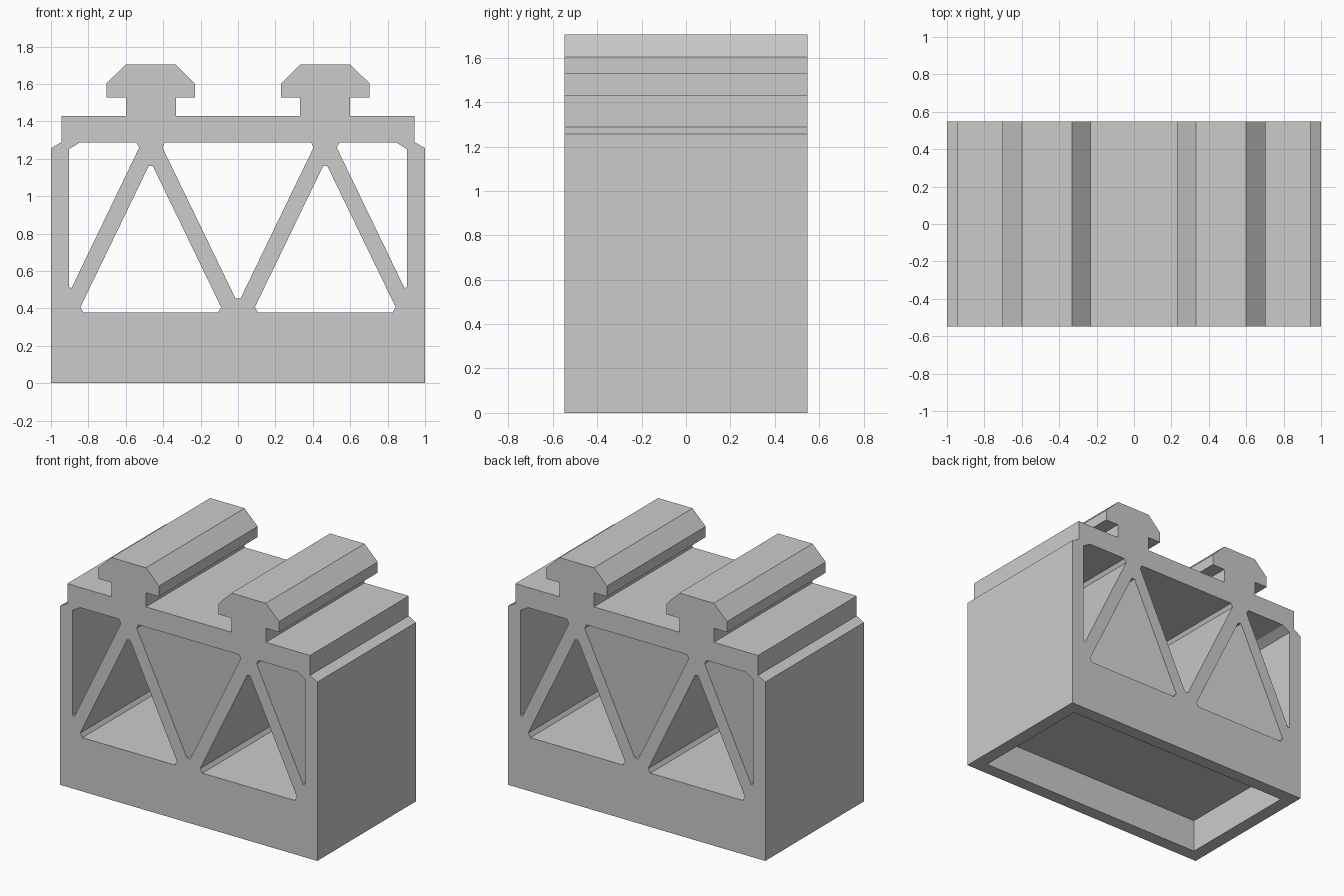
import bpy, bmesh

cube = bpy.data.objects.get("Cube")
if cube:
    bpy.data.objects.remove(cube, do_unlink=True)

HALF_DEPTH = 0.548

grey = bpy.data.materials.new("plain grey")
grey.use_nodes = True
COLOUR = (0.6, 0.6, 0.6, 1)
grey.diffuse_color = COLOUR
grey.node_tree.nodes["Principled BSDF"].inputs["Base Color"].default_value = COLOUR


def mirrored(half):
    """Complete a half outline (x, z) by reflecting it across x = 0."""
    return half + [(-x, z) for x, z in reversed(half)]


def flipped(points):
    return [(-x, z) for x, z in points]


def prism(name, points, half_depth):
    """Extrude an x-z outline along y."""
    bm = bmesh.new()
    face = bm.faces.new([bm.verts.new((x, -half_depth, z)) for x, z in points])
    new = bmesh.ops.extrude_face_region(bm, geom=[face])["geom"]
    verts = [v for v in new if isinstance(v, bmesh.types.BMVert)]
    bmesh.ops.translate(bm, verts=verts, vec=(0, 2 * half_depth, 0))
    bmesh.ops.recalc_face_normals(bm, faces=bm.faces[:])
    mesh = bpy.data.meshes.new(name)
    bm.to_mesh(mesh)
    bm.free()
    mesh.materials.append(grey)
    obj = bpy.data.objects.new(name, mesh)
    bpy.context.collection.objects.link(obj)
    return obj


def cut(target, points, half_depth):
    """Cut a prism-shaped opening out of the target."""
    cutter = prism("opening_cutter", points, half_depth)
    cutter.hide_render = True
    mod = target.modifiers.new("opening", "BOOLEAN")
    mod.operation = "DIFFERENCE"
    mod.solver = "EXACT"
    mod.object = cutter
    bpy.context.view_layer.objects.active = target
    bpy.ops.object.modifier_apply(modifier=mod.name)
    bpy.data.objects.remove(cutter, do_unlink=True)


# Block with stepped shoulders and two mushroom-shaped rails on top
right_half = [(1, 0), (1, 1.257), (0.944, 1.289), (0.944, 1.429),
              (0.6, 1.429), (0.6, 1.528), (0.703, 1.528), (0.703, 1.603), (0.6, 1.704),
              (0.332, 1.704), (0.231, 1.603), (0.231, 1.528), (0.332, 1.528), (0.332, 1.429)]
body = prism("truss_block_with_rails", mirrored(right_half), HALF_DEPTH)

# Openings between the diagonal struts
side_window = [(0.904, 0.515), (0.904, 1.251), (0.845, 1.287), (0.543, 1.287),
               (0.528, 1.26), (0.89, 0.508)]
triangle_window = [(0.107, 0.378), (0.09, 0.406), (0.455, 1.16), (0.478, 1.16),
                   (0.843, 0.406), (0.826, 0.378)]
centre_window = mirrored([(0.013, 0.452), (0.404, 1.26), (0.391, 1.287)])
for window in (side_window, flipped(side_window), triangle_window,
               flipped(triangle_window), centre_window):
    cut(body, window, HALF_DEPTH + 0.1)

# Shallow pocket in the underside
cut(body, mirrored([(0.906, -0.1), (0.906, 0.235)]), HALF_DEPTH - 0.094)
